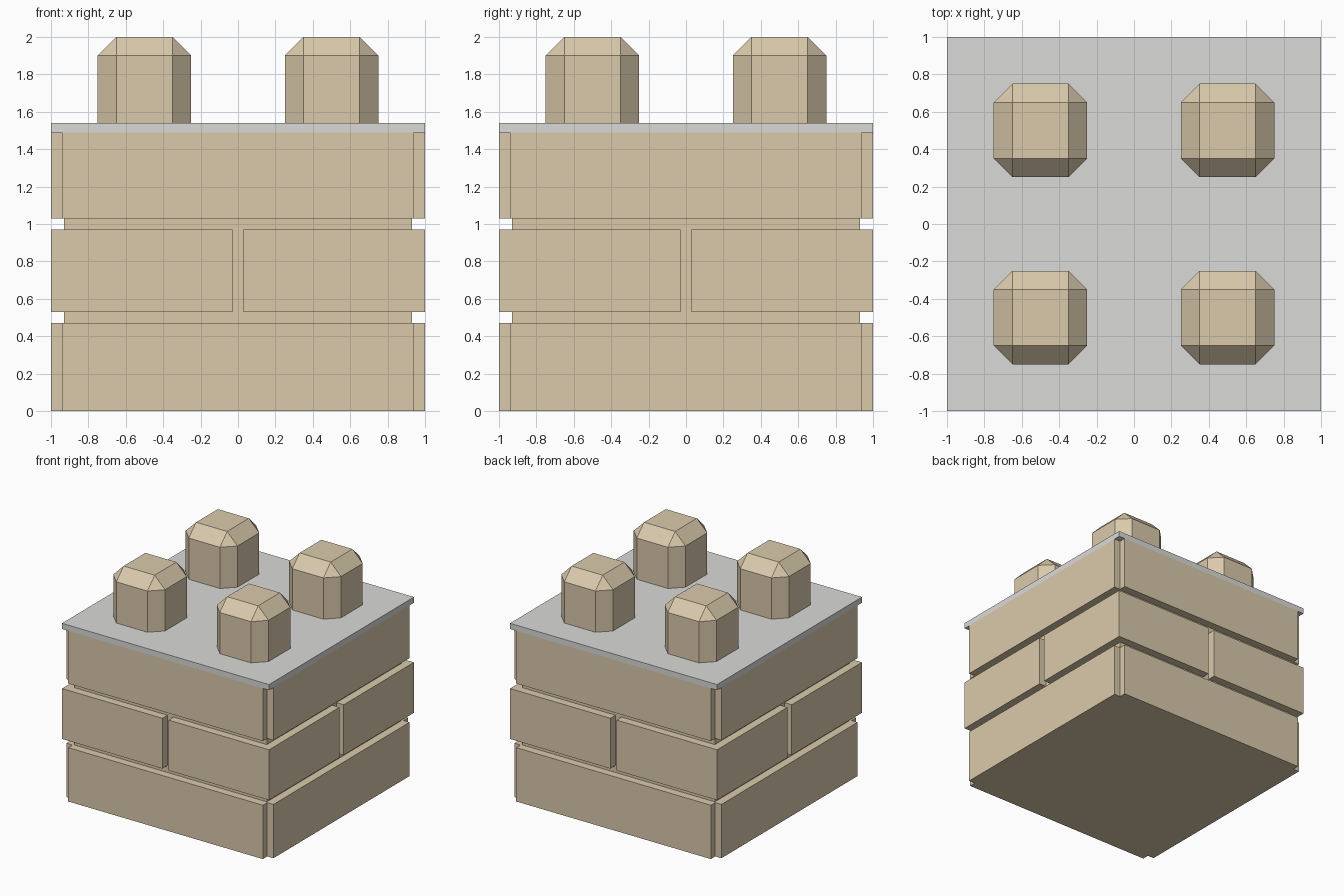
import bpy, bmesh

if "Cube" in bpy.data.objects:
    bpy.data.objects.remove(bpy.data.objects["Cube"])


def material(name, rgb):
    m = bpy.data.materials.new(name)
    m.diffuse_color = (*rgb, 1)
    m.use_nodes = True
    m.node_tree.nodes["Principled BSDF"].inputs["Base Color"].default_value = m.diffuse_color
    return m


TAN = material("tan stone", (0.70, 0.59, 0.41))
GREY = material("pale grey cap", (0.70, 0.70, 0.685))


def box(name, lo, hi, mat, chamfer=0):
    """Box between two corners; chamfer cuts every edge except the bottom ones."""
    bm = bmesh.new()
    bmesh.ops.create_cube(bm, size=1)
    for v in bm.verts:
        v.co = [(a + b) / 2 + c * (b - a) for a, b, c in zip(lo, hi, v.co)]
    if chamfer:
        edges = [e for e in bm.edges if max(v.co.z for v in e.verts) > lo[2] + 1e-4]
        bmesh.ops.bevel(bm, geom=edges, offset=chamfer, segments=1,
                        affect='EDGES', offset_type='OFFSET')
    mesh = bpy.data.meshes.new(name)
    bm.to_mesh(mesh)
    bm.free()
    mesh.materials.append(mat)
    ob = bpy.data.objects.new(name, mesh)
    bpy.context.collection.objects.link(ob)
    return ob


CORE, END = 0.93, 0.94

# Recessed mortar core
box("core", (-CORE, -CORE, 0), (CORE, CORE, 1.49), TAN)

# Bottom and top courses: one long brick per side, notched at the corners
for row, (z0, z1) in {"bottom": (0, 0.47), "top": (1.03, 1.49)}.items():
    box(row + "_brick_front", (-END, -1, z0), (END, -CORE, z1), TAN)
    box(row + "_brick_back", (-END, CORE, z0), (END, 1, z1), TAN)
    box(row + "_brick_left", (-1, -END, z0), (-CORE, END, z1), TAN)
    box(row + "_brick_right", (CORE, -END, z0), (1, END, z1), TAN)

# Middle course corner bricks, cap slab and chamfered studs
for sx in (-1, 1):
    for sy in (-1, 1):
        xs = sorted((0.03 * sx, sx))
        ys = sorted((0.03 * sy, sy))
        box("middle_corner_brick", (xs[0], ys[0], 0.53), (xs[1], ys[1], 0.97), TAN)
        x, y = 0.5 * sx, 0.5 * sy
        box("stud", (x - 0.25, y - 0.25, 1.54), (x + 0.25, y + 0.25, 2.0), TAN, 0.1)

box("cap_slab", (-1, -1, 1.49), (1, 1, 1.54), GREY)
